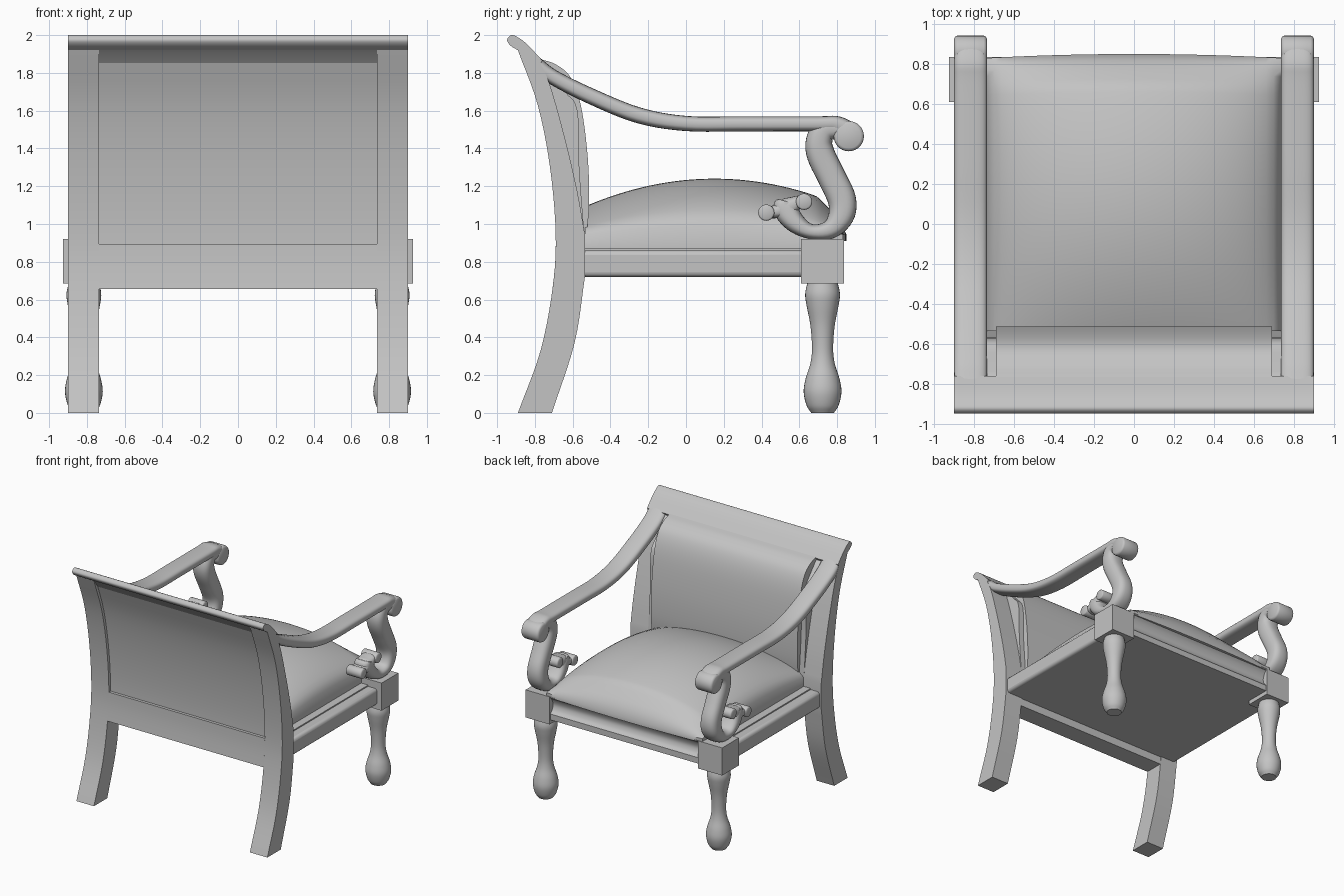
import bpy, bmesh, math
from mathutils import Vector

if "Cube" in bpy.data.objects:
    bpy.data.objects.remove(bpy.data.objects["Cube"], do_unlink=True)

mat = bpy.data.materials.new("plain_grey")
mat.use_nodes = True
GREY = (0.55, 0.55, 0.55, 1)
mat.diffuse_color = GREY
mat.node_tree.nodes["Principled BSDF"].inputs["Base Color"].default_value = GREY

INNER, OUTER, ARM_X = 0.735, 0.90, 0.8175


def finish(name, bm, mirror=False, angle=35, bevel=0):
    """Turn a bmesh into a shaded object, optionally mirrored across x."""
    bmesh.ops.recalc_face_normals(bm, faces=bm.faces)
    mesh = bpy.data.meshes.new(name)
    bm.to_mesh(mesh)
    bm.free()
    mesh.materials.append(mat)
    ob = bpy.data.objects.new(name, mesh)
    bpy.context.collection.objects.link(ob)
    bpy.ops.object.select_all(action='DESELECT')
    ob.select_set(True)
    bpy.context.view_layer.objects.active = ob
    bpy.ops.object.shade_smooth_by_angle(angle=math.radians(angle))
    if bevel:
        mod = ob.modifiers.new("Rounding", 'BEVEL')
        mod.width, mod.segments = bevel, 3
    if mirror:
        ob.modifiers.new("Mirror", 'MIRROR').use_mirror_merge = False
    return ob


def loft(name, rings, **kw):
    """Skin equal-length rings of points and cap both ends."""
    bm = bmesh.new()
    vs = [[bm.verts.new(p) for p in ring] for ring in rings]
    n = len(vs[0])
    for a, b in zip(vs, vs[1:]):
        for i in range(n):
            j = (i + 1) % n
            bm.faces.new((a[i], a[j], b[j], b[i]))
    bm.faces.new(vs[0])
    bm.faces.new(vs[-1])
    return finish(name, bm, **kw)


def spline(pts, steps=5):
    """Catmull-Rom curve through tuples of any dimension."""
    P = [Vector(p) for p in pts]
    P = [2 * P[0] - P[1]] + P + [2 * P[-1] - P[-2]]
    out = []
    for a, b, c, d in zip(P, P[1:], P[2:], P[3:]):
        for k in range(steps):
            t = k / steps
            out.append(0.5 * (2 * b + (c - a) * t + (2 * a - 5 * b + 4 * c - d) * t * t
                              + (3 * b - a - 3 * c + d) * t ** 3))
    return out + [P[-2]]


def extrude(name, prof, x0, x1, **kw):
    return loft(name, [[(x, p[0], p[1]) for p in prof] for x in (x0, x1)], **kw)


def roll(name, y, z, r, x0, x1):
    """Cylinder across x with softened ends."""
    e = r * 0.2
    rings = []
    for x, s in ((x0, r - e), (x0 + e * .4, r - e * .3), (x0 + e, r),
                 (x1 - e, r), (x1 - e * .4, r - e * .3), (x1, r - e)):
        rings.append([(x, y + s * math.cos(a * math.tau / 28), z + s * math.sin(a * math.tau / 28))
                      for a in range(28)])
    return loft(name, rings, mirror=True, angle=60)


def sweep(name, path, power, n=28):
    """Sweep a rounded section; path holds (y, z, half thickness, half width)."""
    pts = spline(path)
    rings = []
    for i, p in enumerate(pts):
        t = pts[min(i + 1, len(pts) - 1)] - pts[max(i - 1, 0)]
        ny, nz = Vector((-t[1], t[0])).normalized()
        ring = []
        for k in range(n):
            c, s = math.cos(k * math.tau / n), math.sin(k * math.tau / n)
            u = math.copysign(abs(c) ** (2 / power), c) * p[3]
            v = math.copysign(abs(s) ** (2 / power), s) * p[2]
            ring.append((ARM_X + u, p[0] + ny * v, p[1] + nz * v))
        rings.append(ring)
    return loft(name, rings, mirror=True, angle=50)


def box(name, x0, x1, y0, y1, z0, z1, **kw):
    return extrude(name, [(y0, z0), (y1, z0), (y1, z1), (y0, z1)], x0, x1, **kw)


# Curved back posts with rear legs
rear = spline([(-.89, 0), (-.77, .33), (-.705, .67), (-.69, .95), (-.72, 1.3), (-.785, 1.63), (-.89, 1.92)])
fore_low = spline([(-.535, .72), (-.59, .37), (-.71, 0)])
fore_up = spline([(-.79, 1.89), (-.72, 1.735), (-.64, 1.45), (-.575, 1.17), (-.535, .94)])
extrude("back_post", rear + fore_up + fore_low, INNER, OUTER, mirror=True)


def rear_y(z):
    for a, b in zip(rear, rear[1:]):
        if a[1] <= z <= b[1]:
            return a[0] + (b[0] - a[0]) * (z - a[1]) / (b[1] - a[1])
    return rear[-1][0]


# Rolled crest rail and lower back rail
crest = spline([(-.89, 1.92), (-.93, 1.945), (-.947, 1.975), (-.925, 2.0), (-.89, 1.988),
                (-.84, 1.95), (-.76, 1.865)])
extrude("crest_rail", crest + [Vector((-.80, 1.80))], -OUTER, OUTER)
rail_z = [.655 + .06 * i for i in range(5)]
extrude("back_rail", [(rear_y(z), z) for z in rail_z] + [(-.535, .895), (-.545, .655)], -INNER, INNER)

# Recessed back panel and its padded front
panel = [(rear_y(z) + .025, z) for z in [.85 + .07 * i for i in range(16)]]
face = spline([(-.76, 1.84), (-.64, 1.70), (-.575, 1.6), (-.565, 1.3), (-.535, .9)])
extrude("back_panel", panel + face, -INNER, INNER)
pad = spline([(-.78, 1.875), (-.69, 1.845), (-.61, 1.775), (-.555, 1.62), (-.52, 1.35), (-.513, 1.1), (-.53, .92)])
extrude("back_cushion", pad + [Vector((-.6, .92)), Vector((-.62, 1.4))], -.69, .69)

# Seat rails and base
box("seat_base", -.80, .80, -.56, .76, .72, .87)
box("side_rail", .70, .885, -.56, .63, .72, .86, mirror=True, bevel=.025)
front = spline([(.825, .77), (.80, .80), (.79, .84), (.805, .885), (.835, .92)])
extrude("front_rail", [(.70, .72), (.825, .72)] + front + [(.70, .92)], -.74, .74)

# Domed seat cushion
bm = bmesh.new()
bmesh.ops.create_grid(bm, x_segments=40, y_segments=44, size=1)
for v in bm.verts:
    u, w = v.co.x, v.co.y
    ends = 1 - u * u
    front_y = .83 + .02 * ends
    y = -.535 + (front_y + .535) * (w + 1) / 2
    q = (y - .15) / .68
    edge = .99 - .045 * q * q
    drop = min(1, max(0, (front_y - y) / .16)) ** .5
    v.co = (u * INNER, y, edge + .25 * (1 - .4 * q * q) * drop * max(0, ends) ** .65)
rim = [e for e in bm.edges if e.is_boundary]
skirt = bmesh.ops.extrude_edge_only(bm, edges=rim)["geom"]
for v in skirt:
    if isinstance(v, bmesh.types.BMVert):
        v.co.z = .86 if v.co.y < .70 else .91
bmesh.ops.holes_fill(bm, edges=[e for e in bm.edges if e.is_boundary], sides=0)
finish("seat_cushion", bm, angle=50)

# Front corner blocks and turned legs
box("corner_block", .70, .926, .61, .836, .685, .92, mirror=True)
turned = spline([(.06, 0), (.085, .04), (.1, .11), (.09, .18), (.065, .26), (.056, .34),
                 (.064, .46), (.085, .57), (.092, .63), (.08, .69)])
loft("front_leg", [[(.816 + r * math.cos(k * math.tau / 32), .723 + r * math.sin(k * math.tau / 32), z)
                    for k in range(32)] for r, z in turned], mirror=True)

# Sloping arms ending in a forward scroll
sweep("arm", [(-.80, 1.85, .04, .082), (-.70, 1.775, .04, .082), (-.5, 1.675, .042, .082),
              (-.25, 1.575, .042, .082), (0, 1.532, .04, .082), (.3, 1.53, .04, .082),
              (.7, 1.53, .04, .082), (.80, 1.528, .043, .082), (.88, 1.48, .055, .082)], 3)
roll("arm_scroll", .862, 1.465, .08, INNER, OUTER)

# S-shaped arm supports with small curls
sweep("arm_support", [(.83, 1.505, .05, .08), (.74, 1.50, .065, .08), (.705, 1.44, .07, .08),
                      (.715, 1.365, .075, .078), (.77, 1.25, .075, .075), (.825, 1.13, .075, .075),
                      (.82, 1.04, .068, .078), (.76, .97, .05, .08), (.66, .96, .04, .08),
                      (.575, 1.01, .055, .078), (.525, 1.085, .065, .07), (.53, 1.12, .04, .065)], 2.6)
sweep("curl_neck", [(.41, 1.06, .032, .06), (.47, 1.065, .035, .065), (.54, 1.085, .055, .068),
                    (.59, 1.115, .035, .065), (.63, 1.12, .03, .06)], 2.6)
roll("lower_curl", .425, 1.06, .043, .745, .89)
roll("upper_curl", .625, 1.118, .043, .745, .89)
